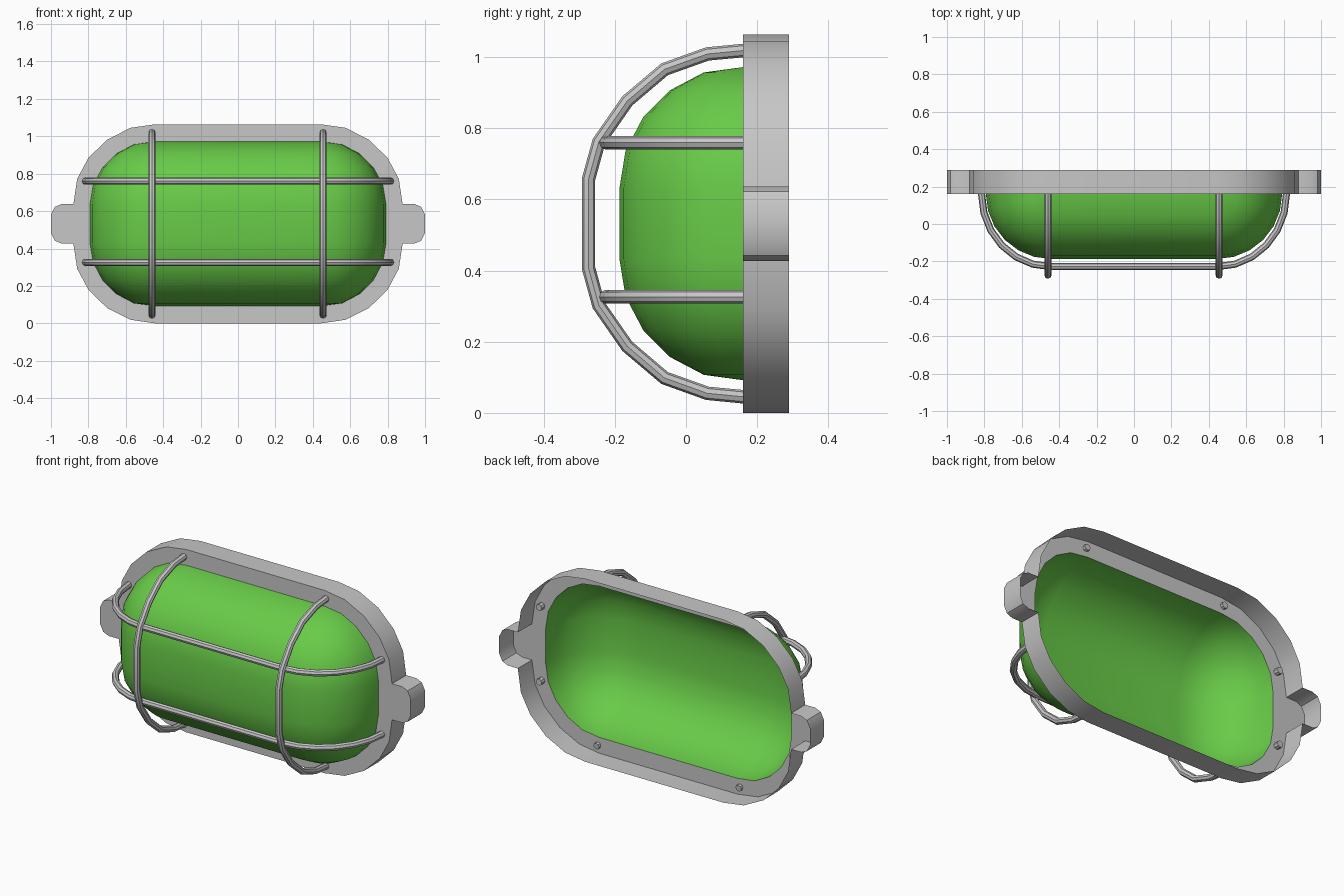
import bpy, bmesh, math

cube = bpy.data.objects.get("Cube")
if cube:
    bpy.data.objects.remove(cube)

CX, MID, FRONT, BACK = 0.445, 0.532, 0.16, 0.29


def material(name, rgb):
    m = bpy.data.materials.new(name)
    m.use_nodes = True
    m.diffuse_color = (*rgb, 1)
    m.node_tree.nodes["Principled BSDF"].inputs["Base Color"].default_value = (*rgb, 1)
    return m


green = material("green glass", (0.14, 0.60, 0.065))
grey = material("grey metal", (0.57, 0.57, 0.57))


def smooth(obj):
    bpy.ops.object.select_all(action="DESELECT")
    obj.select_set(True)
    bpy.context.view_layer.objects.active = obj
    bpy.ops.object.shade_smooth_by_angle(angle=math.radians(40))


def finish(name, bm, mat):
    bmesh.ops.remove_doubles(bm, verts=bm.verts, dist=0.0005)
    bmesh.ops.recalc_face_normals(bm, faces=bm.faces)
    me = bpy.data.meshes.new(name)
    bm.to_mesh(me)
    bm.free()
    me.materials.append(mat)
    obj = bpy.data.objects.new(name, me)
    bpy.context.collection.objects.link(obj)
    smooth(obj)


def mirrored(half):
    """Complete a top half (reach, height) with its lower half."""
    return half + [(d, -h) for d, h in reversed(half)]


section = mirrored([(0, .44), (.11, .425), (.205, .375), (.28, .30), (.33, .205), (.347, .10)])
rim = mirrored([(0, .532), (.13, .513), (.255, .45), (.355, .352), (.415, .24), (.435, .105)])
tab = mirrored([(.435, .105), (.50, .105), (.535, .09), (.555, .05)])

# Glass dome: section swept round each end and straight across the middle
bm = bmesh.new()
STEPS = 6
stations = [(1, math.pi / 2 * (1 - i / STEPS)) for i in range(STEPS + 1)]
stations += [(-1, a) for _, a in reversed(stations)]
rows = [[bm.verts.new((s * (CX + d * math.sin(a)), FRONT - d * math.cos(a), MID + h))
         for d, h in section] for s, a in stations]
for r0, r1 in zip(rows, rows[1:]):
    for i in range(len(section) - 1):
        bm.faces.new((r0[i], r0[i + 1], r1[i + 1], r1[i]))
finish("glass_dome", bm, green)

# Hollow frame: front plate, outer wall and a mounting tab at each end
bm = bmesh.new()


def ring(points, s, y):
    return [bm.verts.new((s * (CX + d), y, MID + h)) for d, h in points]


def strip(a, b):
    for i in range(len(a) - 1):
        bm.faces.new((a[i], a[i + 1], b[i + 1], b[i]))


ends = []
for s in (1, -1):
    inner, outer, edge = ring(section, s, FRONT), ring(rim, s, FRONT), ring(rim, s, BACK)
    strip(inner, outer)
    half = len(rim) // 2
    strip(outer[:half], edge[:half])
    strip(outer[half:], edge[half:])
    tab_front = ring(tab, s, FRONT)
    bm.faces.new(tab_front)
    strip(tab_front, ring(tab, s, BACK))
    ends.append((inner, outer, edge))
(ri, ro, re), (li, lo, le) = ends
for k in (0, -1):
    bm.faces.new((ri[k], ro[k], lo[k], li[k]))
    bm.faces.new((ro[k], re[k], le[k], lo[k]))
finish("mounting_frame", bm, grey)


# Guard wires
def wire(name, points):
    cu = bpy.data.curves.new(name, "CURVE")
    cu.dimensions = "3D"
    cu.bevel_depth = 0.019
    cu.bevel_resolution = 2
    cu.use_fill_caps = True
    sp = cu.splines.new("POLY")
    sp.points.add(len(points) - 1)
    for p, co in zip(sp.points, points):
        p.co = (*co, 1)
    cu.materials.append(grey)
    obj = bpy.data.objects.new(name, cu)
    bpy.context.collection.objects.link(obj)
    bpy.ops.object.select_all(action="DESELECT")
    obj.select_set(True)
    bpy.context.view_layer.objects.active = obj
    bpy.ops.object.convert(target="MESH")
    smooth(bpy.context.view_layer.objects.active)


hoop = mirrored([(-.015, .488), (.10, .477), (.22, .434), (.325, .345), (.405, .23), (.434, .125)])
for side, x in (("left", .455), ("right", -.46)):
    wire(side + "_upright_wire", [(x, FRONT - d, MID + h) for d, h in hoop])

bend = [(CX + .37 * math.cos(a), FRONT - .388 * math.sin(a))
        for a in (math.pi / 2 * i / 6 for i in range(7))]
bend.insert(0, (bend[0][0], FRONT + .03))
path = bend + [(-x, y) for x, y in reversed(bend)]
for level, z in (("upper", .76), ("lower", .326)):
    wire(level + "_cross_wire", [(x, y, z) for x, y in path])
